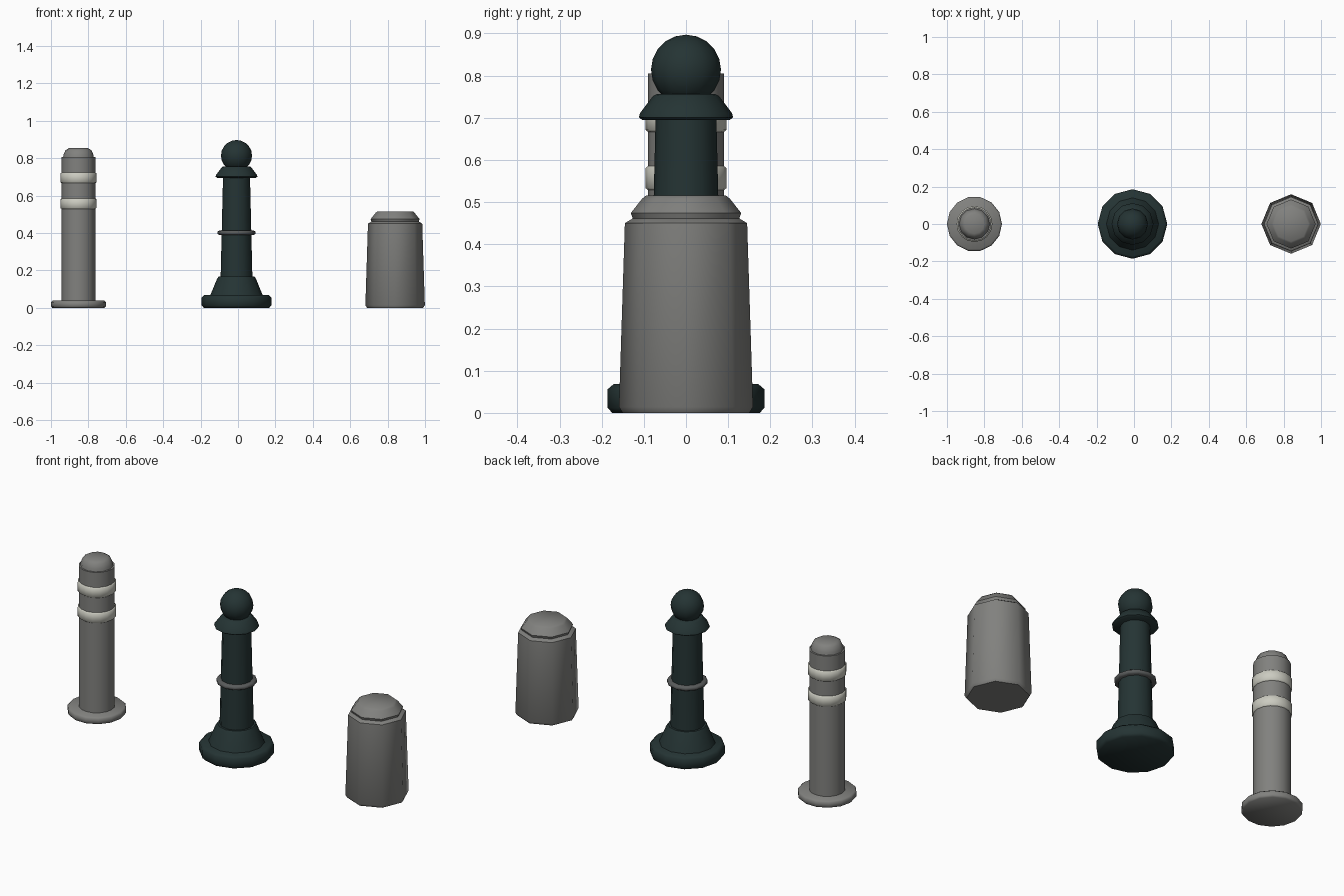
import bpy
import bmesh
from math import cos, sin, pi, radians

cube = bpy.data.objects.get("Cube")
if cube:
    bpy.data.objects.remove(cube, do_unlink=True)


def make_material(name, rgb):
    mat = bpy.data.materials.new(name)
    mat.use_nodes = True
    colour = (*rgb, 1.0)
    mat.diffuse_color = colour
    mat.node_tree.nodes["Principled BSDF"].inputs["Base Color"].default_value = colour
    return mat


grey = make_material("concrete grey", (0.22, 0.22, 0.21))
white = make_material("reflective white", (0.60, 0.60, 0.53))
iron = make_material("dark green iron", (0.018, 0.034, 0.034))
ring_grey = make_material("ring grey", (0.10, 0.105, 0.105))


def lathe(name, x, profile, sides, mat, turn=0.0, sharp=35):
    """Revolve (radius, height) points around a vertical axis, closing both ends."""
    bm = bmesh.new()
    rings = []
    for r, z in profile:
        angles = [turn + 2 * pi * i / sides for i in range(sides)]
        rings.append([bm.verts.new((r * cos(a), r * sin(a), z)) for a in angles])
    for low, high in zip(rings, rings[1:]):
        for i in range(sides):
            j = (i + 1) % sides
            bm.faces.new((low[i], low[j], high[j], high[i]))
    bm.faces.new(rings[0][::-1])
    bm.faces.new(rings[-1])
    finish(bm, name, (x, 0, 0), mat, sharp)


def finish(bm, name, location, mat, sharp):
    mesh = bpy.data.meshes.new(name)
    bm.to_mesh(mesh)
    bm.free()
    mesh.materials.append(mat)
    obj = bpy.data.objects.new(name, mesh)
    obj.location = location
    bpy.context.collection.objects.link(obj)
    bpy.ops.object.select_all(action="DESELECT")
    obj.select_set(True)
    bpy.context.view_layer.objects.active = obj
    bpy.ops.object.shade_smooth_by_angle(angle=radians(sharp))


# Banded post on a round foot plate
x = -0.853
lathe("post_foot", x, [(0.14, 0), (0.147, 0.008), (0.147, 0.03), (0.138, 0.038)], 14, grey, sharp=50)
lathe("post_shaft", x, [(0.09, 0.03), (0.09, 0.805)], 16, grey)
lathe("post_cap", x, [(0.083, 0.80), (0.08, 0.818), (0.07, 0.842), (0.052, 0.853)], 12, grey, sharp=50)
for label, z in (("lower", 0.557), ("upper", 0.695)):
    band = [(0.088, z - 0.03), (0.096, z - 0.024), (0.096, z + 0.024), (0.088, z + 0.03)]
    lathe(label + "_reflective_band", x, band, 16, white, sharp=60)

# Ornamental iron bollard
x = -0.008
lathe("bollard_base", x, [(0.175, 0), (0.186, 0.012), (0.186, 0.056), (0.172, 0.068)], 12, iron, sharp=50)
lathe("bollard_plinth", x, [(0.143, 0.06), (0.104, 0.155), (0.096, 0.167)], 12, iron)
lathe("bollard_shaft", x, [(0.085, 0.16), (0.072, 0.705)], 12, iron)
lathe("bollard_ring", x, [(0.092, 0.389), (0.101, 0.395), (0.101, 0.407), (0.092, 0.413)], 12, ring_grey, sharp=60)
lathe("bollard_collar", x, [(0.104, 0.695), (0.112, 0.701), (0.109, 0.711), (0.078, 0.752), (0.07, 0.756)],
      12, iron, sharp=50)
ball = bmesh.new()
bmesh.ops.create_uvsphere(ball, u_segments=12, v_segments=10, radius=0.083)
finish(ball, "bollard_ball", (x, 0, 0.814), iron, 50)

# Squat tapered concrete bollard with a stepped top
lathe("concrete_body", 0.84, [(0.15, 0), (0.159, 0.014), (0.145, 0.45), (0.125, 0.462)], 8, grey, sharp=50)
lathe("concrete_cap", 0.84, [(0.124, 0.455), (0.131, 0.474), (0.104, 0.508), (0.094, 0.516)], 8, grey, sharp=50)
